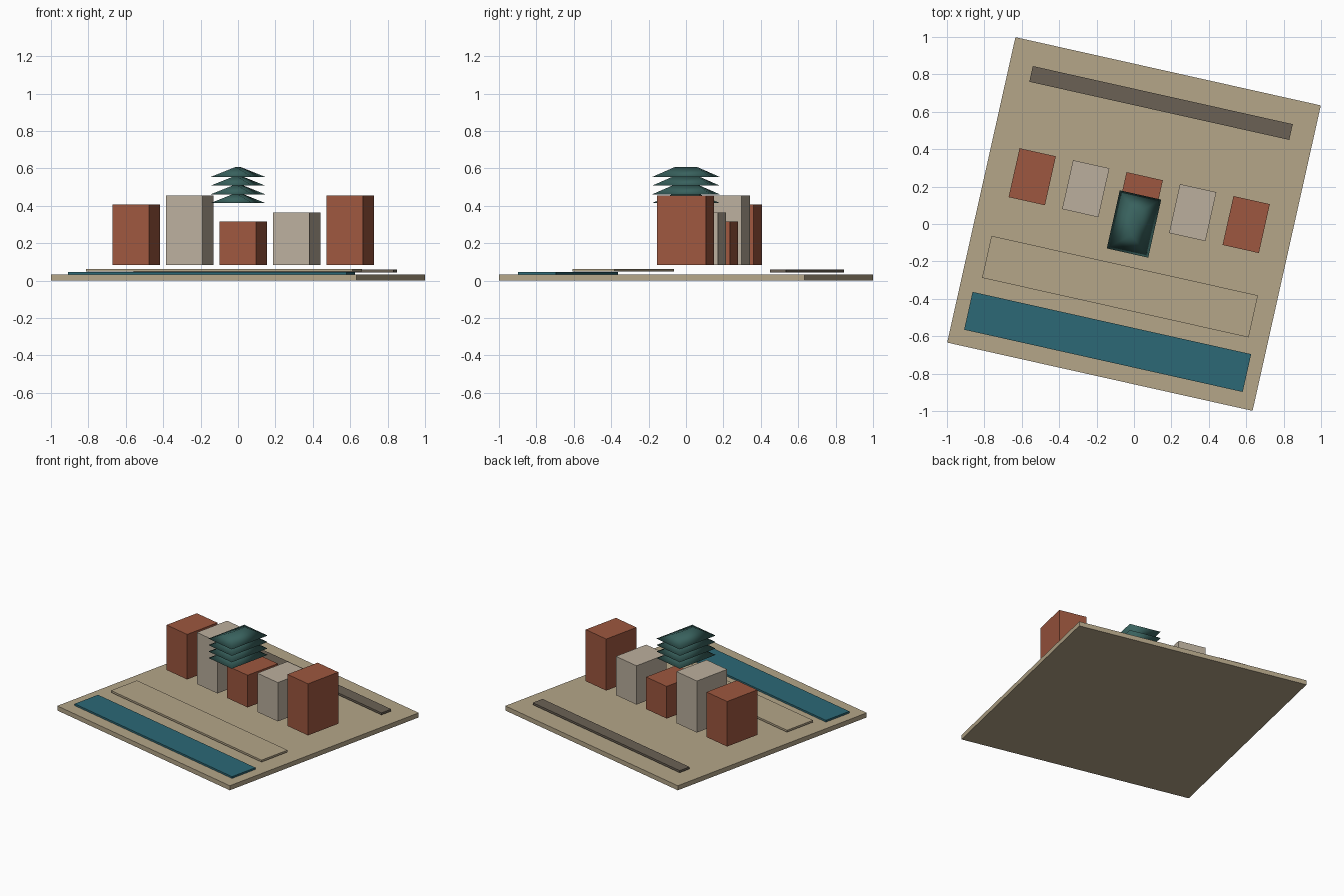
import bpy, bmesh
from math import radians
from mathutils import Matrix

if "Cube" in bpy.data.objects:
    bpy.data.objects.remove(bpy.data.objects["Cube"])

ROT = Matrix.Rotation(radians(-12.6), 4, 'Z')   # whole site is turned


def mat(name, r, g, b):
    m = bpy.data.materials.new(name)
    m.diffuse_color = (r, g, b, 1)
    m.use_nodes = True
    m.node_tree.nodes["Principled BSDF"].inputs["Base Color"].default_value = m.diffuse_color
    return m


SAND = mat("sand", 0.46, 0.38, 0.25)
BRICK = mat("brick", 0.34, 0.095, 0.05)
CREAM = mat("cream", 0.50, 0.43, 0.34)
WATER = mat("water", 0.025, 0.14, 0.18)
PAVING = mat("paving", 0.145, 0.12, 0.09)
TILE = mat("roof_tile", 0.04, 0.12, 0.11)


def add(name, bm, material):
    bmesh.ops.recalc_face_normals(bm, faces=bm.faces)
    me = bpy.data.meshes.new(name)
    bm.to_mesh(me)
    bm.free()
    me.materials.append(material)
    ob = bpy.data.objects.new(name, me)
    ob.matrix_world = ROT
    bpy.context.collection.objects.link(ob)
    return ob


def box(name, u, v, w, d, z0, z1, material):
    bm = bmesh.new()
    m = Matrix.Translation((u, v, (z0 + z1) / 2)) @ Matrix.Diagonal((w, d, z1 - z0, 1))
    bmesh.ops.create_cube(bm, size=1, matrix=m)
    return add(name, bm, material)


def hip_roof(name, w, d, ridge, z0, z1, material):
    bm = bmesh.new()
    a, b, c, e = [bm.verts.new((x * w / 2, y * d / 2, z0))
                  for x, y in ((-1, -1), (1, -1), (1, 1), (-1, 1))]
    f, g = [bm.verts.new((0, s * ridge / 2, z1)) for s in (-1, 1)]
    for face in ((a, b, c, e), (a, b, f), (b, c, g, f), (c, e, g), (e, a, f, g)):
        bm.faces.new(face).smooth = True
    return add(name, bm, material)


# Ground and flat strips
box("ground_slab", 0, 0, 1.673, 1.673, 0, 0.033, SAND)
box("water_channel", 0, -0.646, 1.526, 0.207, 0.033, 0.046, WATER)
box("terrace", 0, -0.343, 1.46, 0.23, 0.048, 0.062, SAND)
box("rear_path", 0, 0.663, 1.424, 0.086, 0.043, 0.058, PAVING)

# Row of houses, alternating colours
for i, top in enumerate((0.408, 0.455, 0.315, 0.363, 0.455)):
    box(f"house_{i + 1}", (i - 2) * 0.293, 0.128, 0.199, 0.268, 0.083, top,
        CREAM if i % 2 else BRICK)

# Stacked roofs of the tower
for i in range(4):
    z = 0.415 + i * 0.0465
    hip_roof(f"tower_roof_{i + 1}", 0.227, 0.318, 0.12, z, z + 0.053, TILE)
